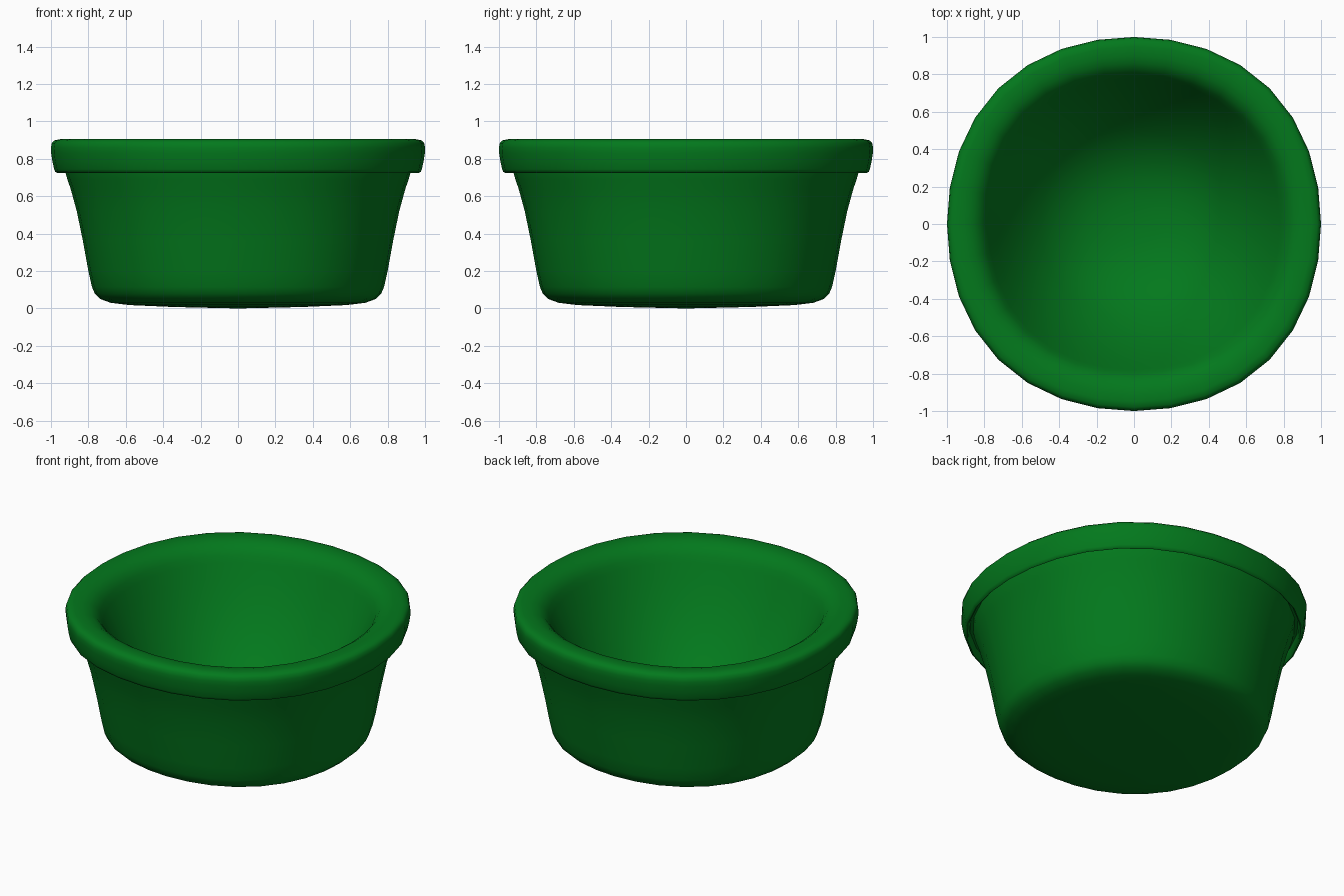
import bpy, bmesh, math

if "Cube" in bpy.data.objects:
    bpy.data.objects.remove(bpy.data.objects["Cube"])

SIDES = 32

# Radius/height profile: underside, outer wall, hanging lip, then rounded bowl interior
profile = [
    (0, 0), (0.35, 0.008), (0.58, 0.018), (0.68, 0.03), (0.735, 0.05), (0.765, 0.078),
    (0.781, 0.115), (0.80, 0.20), (0.829, 0.36), (0.862, 0.52),
    (0.895, 0.64), (0.912, 0.69), (0.922, 0.724),
    (0.932, 0.77), (0.95, 0.77), (0.957, 0.735),
    (0.967, 0.725), (0.977, 0.73), (0.983, 0.744), (0.992, 0.785), (0.999, 0.83),
    (1.0, 0.86), (0.995, 0.885), (0.98, 0.899), (0.95, 0.905),
    (0.90, 0.902), (0.86, 0.891), (0.825, 0.867), (0.80, 0.835),
    (0.78, 0.795), (0.74, 0.715), (0.68, 0.605), (0.60, 0.485),
    (0.50, 0.365), (0.39, 0.27), (0.25, 0.205), (0.12, 0.18), (0, 0.175),
]


def lathe(name, points, sides):
    """Revolve a profile around z with a slight squarish bulge at the diagonals."""
    bm = bmesh.new()
    rings = []
    for r, z in points:
        n = 1 if r == 0 else sides
        ring = []
        for i in range(n):
            a = 2 * math.pi * i / sides
            k = r * (1 + 0.013 * (1 - math.cos(4 * a)))
            ring.append(bm.verts.new((k * math.cos(a), k * math.sin(a), z)))
        rings.append(ring)
    for a, b in zip(rings, rings[1:]):
        for i in range(sides):
            j = (i + 1) % sides
            if len(a) == 1:
                bm.faces.new((a[0], b[j], b[i]))
            elif len(b) == 1:
                bm.faces.new((a[i], a[j], b[0]))
            else:
                bm.faces.new((a[i], a[j], b[j], b[i]))
    bmesh.ops.recalc_face_normals(bm, faces=bm.faces[:])
    mesh = bpy.data.meshes.new(name)
    bm.to_mesh(mesh)
    bm.free()
    obj = bpy.data.objects.new(name, mesh)
    bpy.context.collection.objects.link(obj)
    return obj


# Single-piece bowl
bowl = lathe("bowl", profile, SIDES)

# Dark green glaze
green = bpy.data.materials.new("green")
green.diffuse_color = (0.001, 0.19, 0.012, 1)
green.use_nodes = True
green.node_tree.nodes["Principled BSDF"].inputs["Base Color"].default_value = green.diffuse_color
bowl.data.materials.append(green)

# Smooth surface with a crisp crease below the rim
bpy.context.view_layer.objects.active = bowl
bowl.select_set(True)
bpy.ops.object.shade_smooth_by_angle(angle=math.radians(60))
